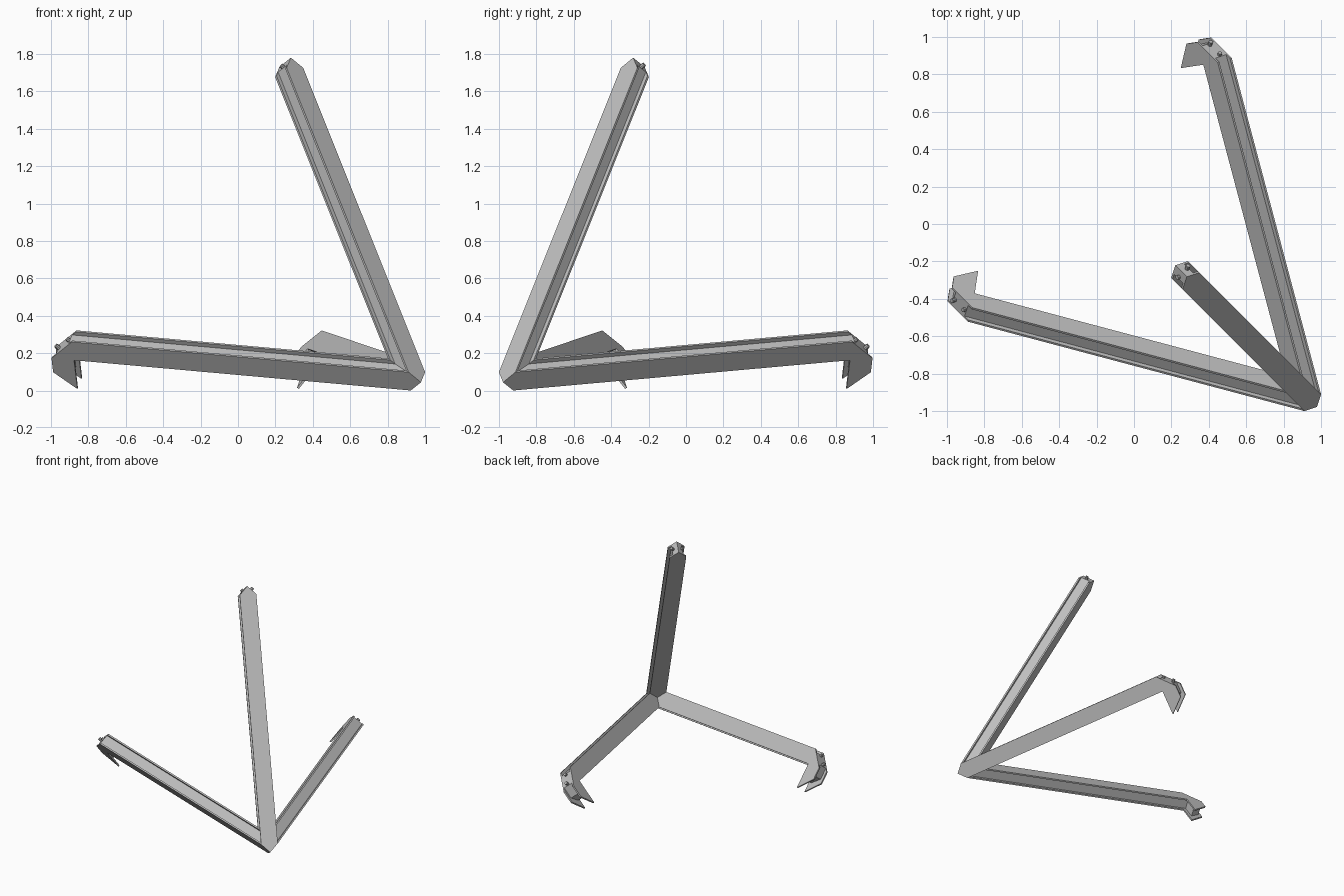
import bpy, bmesh, math
from mathutils import Vector, Matrix

if "Cube" in bpy.data.objects:
    bpy.data.objects.remove(bpy.data.objects["Cube"])

L, H, D = 1.995, 0.0625, 0.10      # beam length, half width, depth
T, R = 0.012, 0.024                # flange thickness, channel recess
P = Vector((0.978, -0.978, 0.044)) # shared corner

grey = bpy.data.materials.new("mid grey")
grey.diffuse_color = (0.52, 0.52, 0.52, 1)
grey.use_nodes = True
grey.node_tree.nodes["Principled BSDF"].inputs["Base Color"].default_value = grey.diffuse_color

# Three directions spread evenly round the corner's axis, 60 degrees apart
tilt = math.radians(25.2)
h = Vector((-1, 1, 0)).normalized()
z = Vector((0, 0, 1))
axis = h * math.cos(tilt) + z * math.sin(tilt)
up = -h * math.sin(tilt) + z * math.cos(tilt)
side = Vector((1, 1, 0)).normalized()
dirs, outs = [], []
for ang in (0, 120, -120):
    a = math.radians(ang)
    u = up * math.cos(a) + side * math.sin(a)
    dirs.append(axis * math.sqrt(2 / 3) + u * math.sqrt(1 / 3))
    outs.append(-axis * math.sqrt(1 / 3) + u * math.sqrt(2 / 3))


def prism(bm, outline, n0, n1):
    """Extrude a 2D outline (along, across) between two depths."""
    lo = [bm.verts.new((u, v, n0)) for u, v in outline]
    hi = [bm.verts.new((u, v, n1)) for u, v in outline]
    bm.faces.new(lo)
    bm.faces.new(hi)
    for i in range(len(lo)):
        j = (i + 1) % len(lo)
        bm.faces.new((lo[i], lo[j], hi[j], hi[i]))


def finish(bm, name):
    bmesh.ops.recalc_face_normals(bm, faces=bm.faces[:])
    me = bpy.data.meshes.new(name)
    bm.to_mesh(me)
    bm.free()
    me.materials.append(grey)
    ob = bpy.data.objects.new(name, me)
    bpy.context.collection.objects.link(ob)


def frame(e, s, o):
    return Matrix(((e.x, s.x, o.x, P.x), (e.y, s.y, o.y, P.y),
                   (e.z, s.z, o.z, P.z), (0, 0, 0, 1)))


def pointed(half):
    return [(-0.1, -half), (L - half, -half), (L, 0), (L - half, half), (-0.1, half)]


def hooked(half, end, taper):
    return [(-0.1, -half), (L - half, -half), (L + half, half),
            (L + half, end), (L - half, end + taper), (L - half, half), (-0.1, half)]


def beam(name, i, s, hook):
    e, o = dirs[i], outs[i]
    M = frame(e, s, o)
    # outer flange, recessed web, inner flange
    flange = hooked(H, 0.158, 0.101) if hook else pointed(H)
    web = hooked(H - R, 0.13, 0.05) if hook else pointed(H - R)
    bm = bmesh.new()
    prism(bm, flange, -T, 0)
    prism(bm, web, -D + T, -T)
    prism(bm, flange, -D, -D + T)
    bm.transform(M)
    # mitre against the two neighbouring beams
    for j in range(3):
        if j != i:
            cut = bmesh.ops.bisect_plane(
                bm, geom=bm.verts[:] + bm.edges[:] + bm.faces[:], dist=1e-6,
                plane_co=P, plane_no=(e - dirs[j]).normalized(), clear_inner=True)
            edges = [g for g in cut["geom_cut"] if isinstance(g, bmesh.types.BMEdge)]
            bmesh.ops.holes_fill(bm, edges=edges, sides=0)
    finish(bm, name)

    # connector pegs on the slanted end faces
    bm = bmesh.new()
    for k, sign in ((-1, -1), (1, 1)):
        c = Vector((L + 0.03 * k, 0.03 * k, -D / 2)) if hook else Vector((L - 0.03, 0.03 * k, -D / 2))
        d = Vector((1, -1, 0)) if hook else Vector((1, sign, 0))
        rot = d.normalized().to_track_quat('Z', 'Y').to_matrix().to_4x4()
        bmesh.ops.create_cone(bm, cap_ends=True, segments=8, radius1=0.012, radius2=0.012,
                              depth=0.05 if k > 0 else 0.03,
                              matrix=Matrix.Translation(c) @ rot)
    bm.transform(M)
    finish(bm, name + "_pegs")


beam("upright_beam", 0, side, False)
for i, name in ((1, "back_beam"), (2, "front_beam")):
    other = dirs[3 - i]
    hook_dir = (other - dirs[0]).normalized()   # hook turns square, downwards
    beam(name, i, hook_dir, True)
